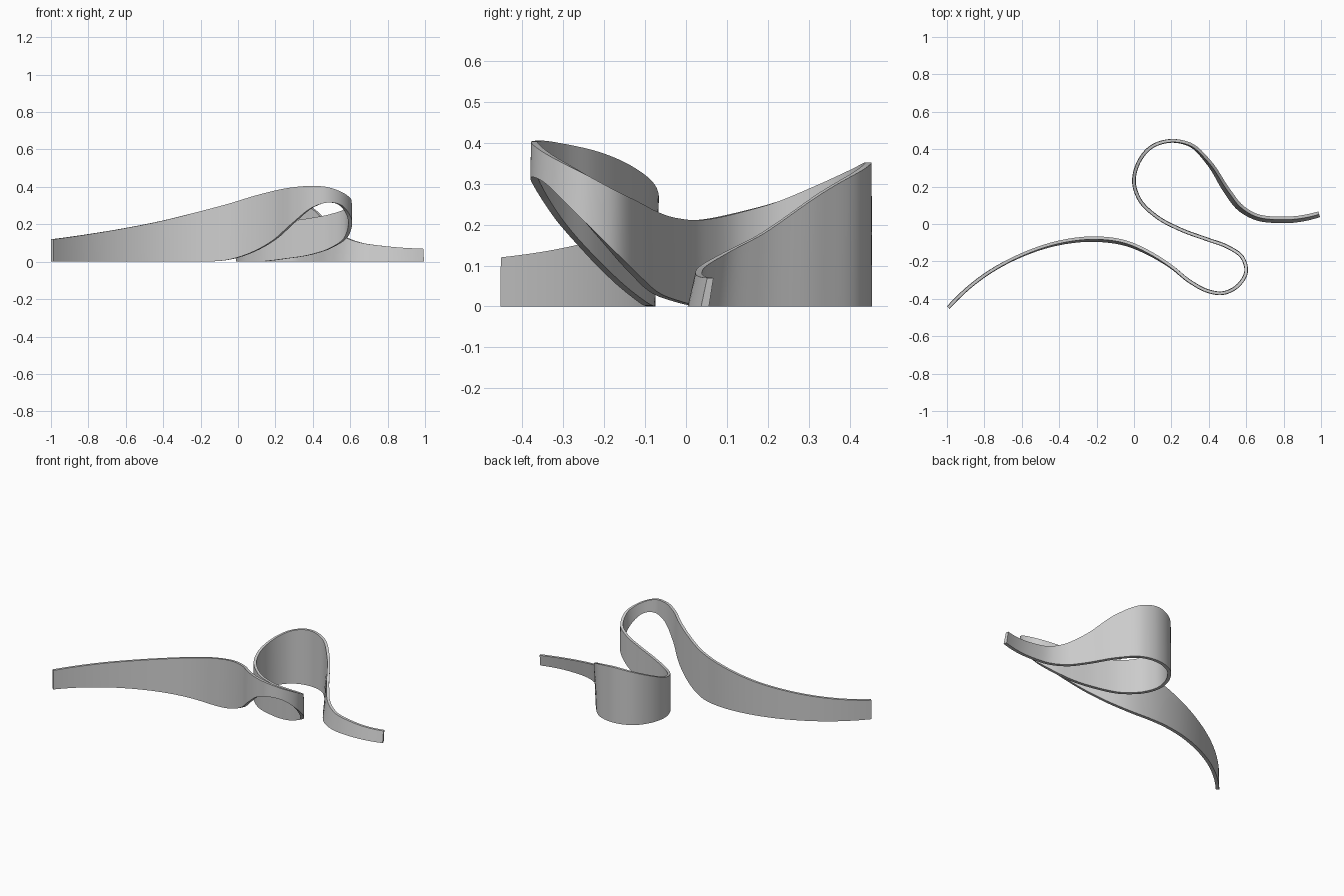
import bpy, bmesh, math
from mathutils import Vector

cube = bpy.data.objects.get("Cube")
if cube:
    bpy.data.objects.remove(cube, do_unlink=True)

# Stations along the ribbon: plan x, plan y, lower edge height, upper edge height
STATIONS = [
    # long sweeping arm
    (-.993, -.447, 0, .12), (-.8, -.275, 0, .147), (-.6, -.165, 0, .18),
    (-.4, -.1, 0, .22), (-.2, -.08, 0, .27), (-.05, -.1, .01, .31),
    (.1, -.165, .06, .355), (.2, -.228, .12, .38), (.3, -.308, .21, .398),
    # raised front bend
    (.4, -.36, .29, .405), (.47, -.37, .315, .4), (.55, -.335, .3, .372),
    (.6, -.25, .21, .325), (.58, -.18, .135, .285), (.5, -.122, .075, .255),
    # return stretch
    (.4, -.085, .04, .235), (.25, -.03, .015, .216), (.12, .04, 0, .212),
    # back loop
    (.03, .13, 0, .23), (0, .22, 0, .255), (.02, .32, 0, .295),
    (.09, .41, 0, .335), (.2, .445, 0, .352), (.3, .425, 0, .335),
    (.4, .33, 0, .28),
    # descent and tail
    (.5, .175, 0, .175), (.57, .087, 0, .13), (.65, .04, 0, .103),
    (.77, .023, 0, .085), (.99, .053, 0, .07),
]
STEPS = 8
HALF_BASE, HALF_RIM = .01, .008


def smooth_path(stations):
    """Pass a smooth curve through the stations, paced by plan distance."""
    pts = [Vector(s) for s in stations]
    gaps = [(b.xy - a.xy).length for a, b in zip(pts, pts[1:])]
    slopes = [(b - a) / g for a, b, g in zip(pts, pts[1:], gaps)]
    tangents = []
    for i in range(1, len(pts) - 1):
        g, h = gaps[i - 1], gaps[i]
        tangents.append((slopes[i - 1] * h + slopes[i] * g) / (g + h))
    tangents.insert(0, slopes[0] * 2 - tangents[0])
    tangents.append(slopes[-1] * 2 - tangents[-1])
    path = []
    for i, gap in enumerate(gaps):
        for k in range(STEPS):
            t = k / STEPS
            p = (pts[i] * (1 + 2 * t) * (1 - t) ** 2
                 + tangents[i] * gap * t * (1 - t) ** 2
                 + pts[i + 1] * t * t * (3 - 2 * t)
                 + tangents[i + 1] * gap * t * t * (t - 1))
            path.append(p)
    path.append(pts[-1])
    return path


def bump(u, centre, width):
    return math.exp(-((u - centre) / width) ** 2)


def lean(u):
    """Sideways tilt of the wall: on the arm, the descent and the tail."""
    return .006 * bump(u, 4.5, 2) + .01 * bump(u, 25.5, 2) + .007 * bump(u, 28.5, 1.5)


def build_ribbon(name, path, material):
    bm = bmesh.new()
    rings = []
    last = len(path) - 1
    for i, p in enumerate(path):
        along = path[min(i + 1, last)].xy - path[max(i - 1, 0)].xy
        side = Vector((-along.y, along.x)).normalized()
        tilt = lean(i / STEPS)
        low, high = max(p.z, 0), p.w
        corners = [(-tilt - HALF_BASE, low), (-tilt + HALF_BASE, low),
                   (tilt + HALF_RIM, high), (tilt - HALF_RIM, high)]
        rings.append([bm.verts.new((p.x + side.x * d, p.y + side.y * d, z))
                      for d, z in corners])
    # walls between neighbouring cross-sections, then the two end caps
    for a, b in zip(rings, rings[1:]):
        for j in range(4):
            k = (j + 1) % 4
            bm.faces.new((a[j], a[k], b[k], b[j]))
    bm.faces.new(rings[0])
    bm.faces.new(rings[-1])
    bmesh.ops.recalc_face_normals(bm, faces=bm.faces[:])
    mesh = bpy.data.meshes.new(name)
    bm.to_mesh(mesh)
    bm.free()
    mesh.materials.append(material)
    obj = bpy.data.objects.new(name, mesh)
    bpy.context.collection.objects.link(obj)
    bpy.context.view_layer.objects.active = obj
    obj.select_set(True)
    bpy.ops.object.shade_smooth_by_angle(angle=math.radians(35))
    return obj


# Plain grey finish
grey = bpy.data.materials.new("plain_grey")
grey.use_nodes = True
colour = (.6, .6, .6, 1)
grey.diffuse_color = colour
grey.node_tree.nodes["Principled BSDF"].inputs["Base Color"].default_value = colour

bpy.ops.object.select_all(action="DESELECT")
build_ribbon("ribbon_wall", smooth_path(STATIONS), grey)
